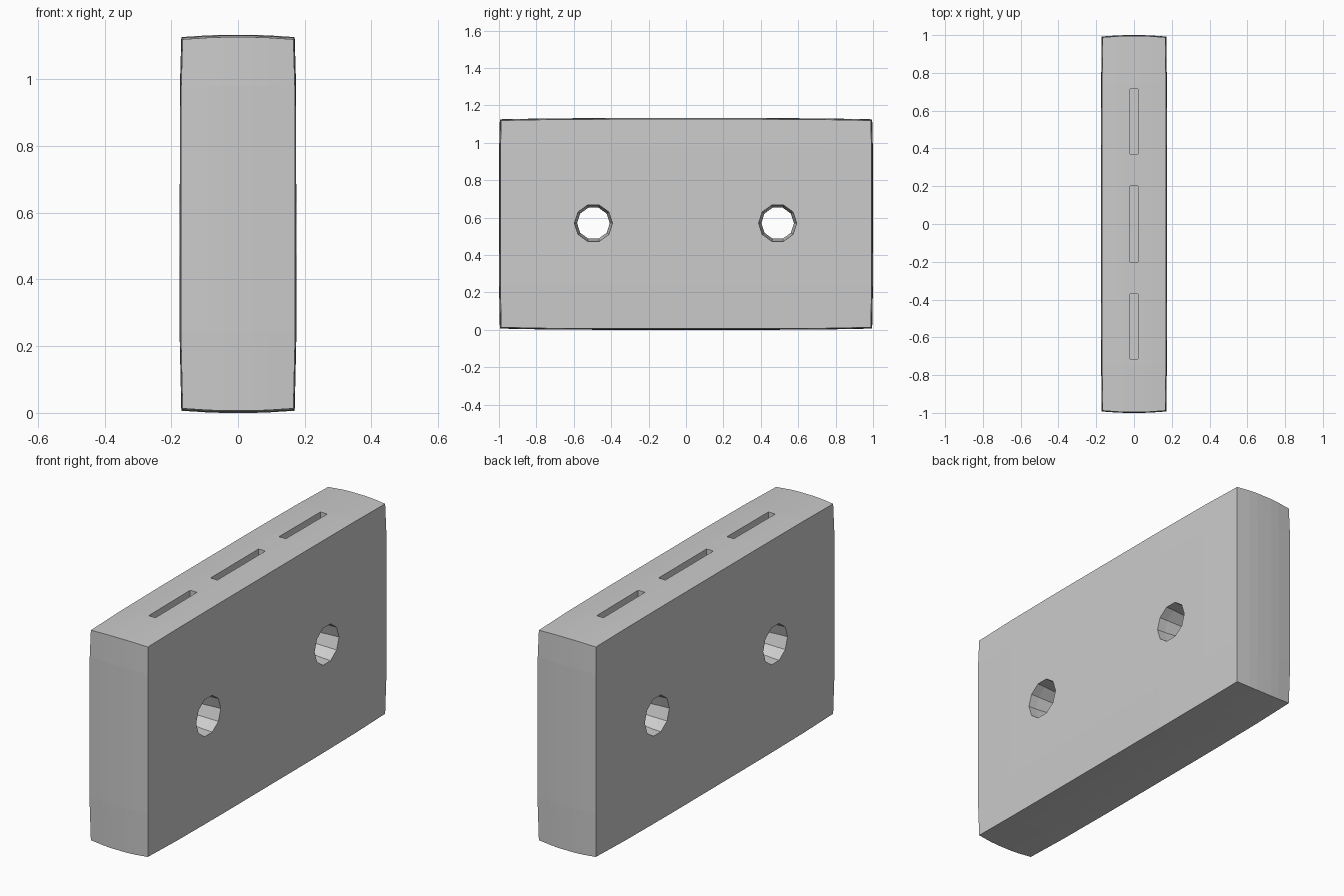
import bpy, bmesh, math

if "Cube" in bpy.data.objects:
    bpy.data.objects.remove(bpy.data.objects["Cube"])


def make_object(name, bm):
    bmesh.ops.recalc_face_normals(bm, faces=bm.faces)
    mesh = bpy.data.meshes.new(name)
    bm.to_mesh(mesh)
    bm.free()
    obj = bpy.data.objects.new(name, mesh)
    bpy.context.collection.objects.link(obj)
    return obj


def cut(body, cutter):
    cutter.hide_render = True
    mod = body.modifiers.new("cut", 'BOOLEAN')
    mod.operation = 'DIFFERENCE'
    mod.solver = 'EXACT'
    mod.object = cutter
    bpy.context.view_layer.objects.active = body
    bpy.ops.object.modifier_apply(modifier=mod.name)
    bpy.data.objects.remove(cutter)


# Slab with gently bowed faces, sliced at a few levels
bm = bmesh.new()
bmesh.ops.create_cube(bm, size=2)
levels = ((-0.55, -0.27, 0.27, 0.55), (-0.75, -0.4, 0.4, 0.75), (-0.58, 0.74))
for axis, cuts in enumerate(levels):
    for c in cuts:
        co = [0, 0, 0]
        co[axis] = c
        no = [0, 0, 0]
        no[axis] = 1
        bmesh.ops.bisect_plane(bm, geom=bm.verts[:] + bm.edges[:] + bm.faces[:],
                               plane_co=co, plane_no=no)
for v in bm.verts:
    a, b, c = v.co
    v.co.x = a * (0.166 + 0.004 * (1 - b ** 4) + 0.006 * (1 - c ** 4))
    v.co.y = b * (0.988 + 0.008 * (1 - a * a) + 0.005 * (1 - c ** 4))
    v.co.z = 0.566 + c * (0.553 + 0.007 * (1 - a * a) + 0.007 * (1 - b ** 4))
body = make_object("slotted_slab", bm)

# Slots in the top
for y0, y1 in ((-0.715, -0.37), (-0.2, 0.2), (0.37, 0.715)):
    bm = bmesh.new()
    bmesh.ops.create_cube(bm, size=1)
    for v in bm.verts:
        v.co = (v.co.x * 0.04, y0 + (v.co.y + 0.5) * (y1 - y0),
                0.24 if v.co.z < 0 else 1.3)
    cut(body, make_object("slot_cutter", bm))

# Round holes through the sides, slightly narrower at mid thickness
for y in (-0.495, 0.49):
    bm = bmesh.new()
    rings = []
    for x, r in ((-0.2, 0.103), (-0.13, 0.1), (0, 0.085), (0.13, 0.1), (0.2, 0.103)):
        rings.append([bm.verts.new((x, y + r * math.cos(i * math.tau / 10),
                                    0.57 + r * math.sin(i * math.tau / 10)))
                      for i in range(10)])
    for lo, hi in zip(rings, rings[1:]):
        for i in range(10):
            j = (i + 1) % 10
            bm.faces.new((lo[i], lo[j], hi[j], hi[i]))
    bm.faces.new(rings[0])
    bm.faces.new(rings[-1])
    cut(body, make_object("hole_cutter", bm))

# Stand the slab exactly on the ground
low = min(v.co.z for v in body.data.vertices)
for v in body.data.vertices:
    v.co.z -= low
